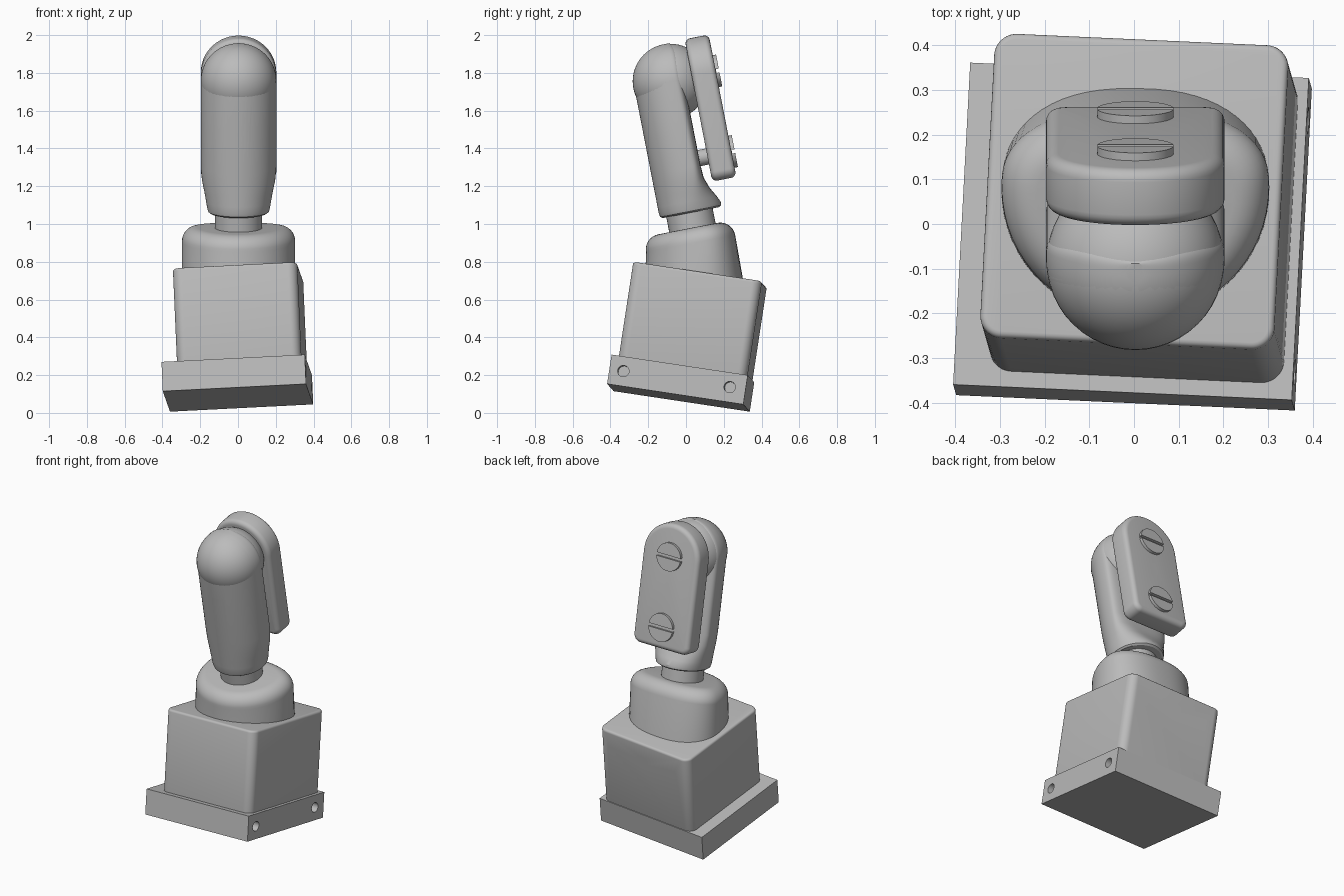
import bpy, bmesh
from math import sin, cos, pi, sqrt, radians
from mathutils import Matrix, Euler, Vector

if "Cube" in bpy.data.objects:
    bpy.data.objects.remove(bpy.data.objects["Cube"], do_unlink=True)

GREY = (0.5, 0.5, 0.5, 1)
mat = bpy.data.materials.new("plain grey")
mat.use_nodes = True
mat.diffuse_color = GREY
mat.node_tree.nodes["Principled BSDF"].inputs["Base Color"].default_value = GREY

# Two tilted frames: the base leans back, the head leans forward
BASE = Matrix.Translation((0, -0.04, 0.08)) @ Euler(
    (radians(-8.55), radians(-2.9), radians(-2.6))).to_matrix().to_4x4()
HEAD = Matrix.Translation((0.003, 0.03, 1.0)) @ Matrix.Rotation(radians(11), 4, 'X')


def make(name, bm, frame):
    bmesh.ops.recalc_face_normals(bm, faces=bm.faces[:])
    me = bpy.data.meshes.new(name)
    bm.to_mesh(me)
    bm.free()
    me.materials.append(mat)
    ob = bpy.data.objects.new(name, me)
    bpy.context.collection.objects.link(ob)
    ob.matrix_world = frame
    return ob


def activate(ob):
    bpy.ops.object.select_all(action='DESELECT')
    ob.select_set(True)
    bpy.context.view_layer.objects.active = ob


def bevel(ob, width, segments=4):
    activate(ob)
    m = ob.modifiers.new("round", 'BEVEL')
    m.width, m.segments = width, segments
    m.limit_method, m.angle_limit = 'ANGLE', radians(40)
    bpy.ops.object.modifier_apply(modifier=m.name)


def cut(ob, cutter):
    activate(ob)
    cutter.hide_render = True
    m = ob.modifiers.new("cut", 'BOOLEAN')
    m.operation, m.solver, m.object = 'DIFFERENCE', 'EXACT', cutter
    bpy.ops.object.modifier_apply(modifier=m.name)
    bpy.data.objects.remove(cutter, do_unlink=True)


def smooth(ob):
    activate(ob)
    bpy.ops.object.shade_smooth_by_angle(angle=radians(30))


def loft(name, rings, frame):
    bm = bmesh.new()
    loops = [[bm.verts.new(p) for p in ring] for ring in rings]
    for a, b in zip(loops, loops[1:]):
        for i in range(len(a)):
            j = (i + 1) % len(a)
            bm.faces.new((a[i], a[j], b[j], b[i]))
    bm.faces.new(loops[0])
    bm.faces.new(loops[-1])
    return make(name, bm, frame)


def section(z, w, front, back, n, count=64):
    """Round at the front, boxier at the back."""
    yc, pts = front + w, []
    for i in range(count):
        c, s = cos(2 * pi * i / count), sin(2 * pi * i / count)
        if s <= 0:
            pts.append((w * c, yc + w * s, z))
        else:
            x = w * abs(c) ** (2 / n) * (1 if c > 0 else -1)
            pts.append((x, yc + (back - yc) * s ** (2 / n), z))
    return pts


def rounded(x0, x1, y0, y1, low, high):
    """Rectangle outline with separate lower and upper corner radii."""
    pts = []
    for k, (x, y, r) in enumerate([(x1, y1, high), (x0, y1, high),
                                   (x0, y0, low), (x1, y0, low)]):
        cx = x - r if x == x1 else x + r
        cy = y - r if y == y1 else y + r
        steps = 12 if r > 0 else 0
        for i in range(steps + 1):
            a = (k + i / max(steps, 1)) * pi / 2
            pts.append((cx + r * cos(a), cy + r * sin(a)))
    return pts


def prism(name, outline, a, b, axis, frame):
    put = (lambda u, v, d: (u, v, d)) if axis == 'Z' else (lambda u, v, d: (u, d, v))
    return loft(name, [[put(u, v, d) for u, v in outline] for d in (a, b)], frame)


def rod(name, radius, start, end, frame, stretch=1, segments=40):
    start, end = Vector(start), Vector(end)
    axis = end - start
    bm = bmesh.new()
    bmesh.ops.create_cone(bm, cap_ends=True, segments=segments, radius1=radius,
                          radius2=radius, depth=axis.length)
    turn = axis.to_track_quat('Z', 'Y').to_matrix().to_4x4()
    bm.transform(Matrix.Translation((start + end) / 2) @ turn
                 @ Matrix.Diagonal((1, stretch, 1, 1)))
    return make(name, bm, frame)


# Base plate with side holes and a shallow oval recess below
plate = prism("base_plate", rounded(-0.38, 0.38, -0.365, 0.365, 0, 0), 0, 0.157, 'Z', BASE)
for side in (-1, 1):
    for y in (-0.29, 0.28):
        cut(plate, rod("cutter", 0.03, (side * 0.3, y, 0.08), (side * 0.45, y, 0.08), BASE))
cut(plate, rod("cutter", 0.305, (0.025, -0.035, -0.05), (0.025, -0.035, 0.025), BASE, 0.8, 64))
smooth(plate)

# Block, flush with the back of the plate, with three holes in its back
block = prism("base_block", rounded(-0.302, 0.358, -0.329, 0.361, 0.05, 0.05),
              0.13, 0.662, 'Z', BASE)
bevel(block, 0.014)
for x, r in ((0.045, 0.035), (0.28, 0.018), (-0.19, 0.018)):
    cut(block, rod("cutter", r, (x, 0.27, 0.535), (x, 0.45, 0.535), BASE))
smooth(block)

# Collar with a rounded shoulder, sunk into the block
rings = [section(-0.4, 0.3, -0.335, 0.21, 2.4)]
for i in range(9):
    a = i / 8 * pi / 2
    inset = 0.08 * (1 - cos(a))
    rings.append(section(-0.1 + 0.08 * sin(a), 0.3 - inset, -0.265 + inset, 0.215 - inset, 2.4))
smooth(loft("collar", rings, HEAD))
smooth(rod("neck", 0.125, (0, 0, -0.06), (0, 0, 0.08), HEAD))

# Head: round foot blending into a flat-backed tube with a domed top
rings = [section(*s) for s in (
    (0.06, 0.15, -0.145, 0.16, 2), (0.068, 0.161, -0.156, 0.172, 2),
    (0.085, 0.166, -0.16, 0.174, 2), (0.12, 0.172, -0.16, 0.158, 2.2),
    (0.17, 0.181, -0.16, 0.13, 2.7), (0.23, 0.194, -0.16, 0.109, 3.4),
    (0.3, 0.2, -0.16, 0.105, 4), (0.763, 0.2, -0.16, 0.105, 4))]
for i in range(1, 16):
    a = i / 16 * pi / 2
    w = 0.2 * cos(a)
    rings.append(section(0.763 + 0.2 * sin(a), w, 0.04 - w, 0.105 - 0.04 * sin(a) ** 6, 4))
head = loft("head_tube", rings, HEAD)
cut(head, rod("cutter", 0.06, (0, -0.3, 0.557), (0, -0.03, 0.557), HEAD))
smooth(head)

# Dome cap standing slightly proud of the tube front
bm = bmesh.new()
bmesh.ops.create_uvsphere(bm, u_segments=48, v_segments=32, radius=0.199)
bm.transform(Matrix.Translation((0, 0.033, 0.763)))
smooth(make("dome_cap", bm, HEAD))

# Back pad with an arched top
pad = prism("back_pad", rounded(-0.2, 0.2, 0.2, 0.967, 0.05, 0.199), 0.15, 0.28, 'Y', HEAD)
bevel(pad, 0.028, 5)
cut(pad, rod("cutter", 0.018, (0, 0.22, 0.553), (0, 0.35, 0.553), HEAD))
smooth(pad)

# Posts joining pad to head, and slotted screws on the pad
for label, z in (("lower", 0.335), ("upper", 0.77)):
    smooth(rod(label + "_post", 0.043, (0, 0.08, z), (0, 0.17, z), HEAD))
    screw = rod(label + "_screw", 0.086, (0, 0.26, z), (0, 0.298, z), HEAD)
    cut(screw, prism("cutter", rounded(-0.12, 0.12, z - 0.01, z + 0.01, 0, 0),
                     0.282, 0.32, 'Y', HEAD))
    smooth(screw)
